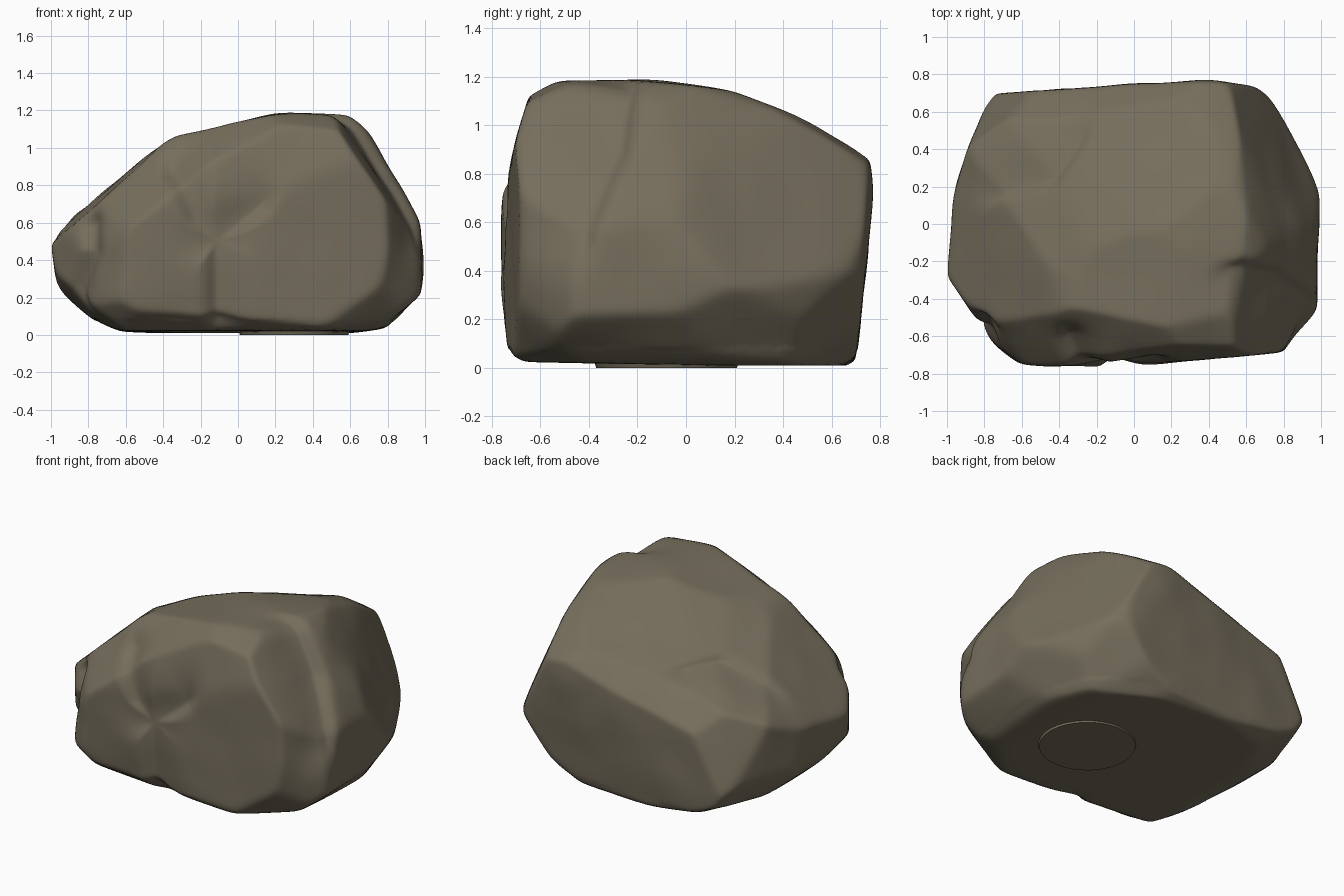
import bpy, bmesh, math
from mathutils import Vector, noise, geometry

default_cube = bpy.data.objects.get("Cube")
if default_cube:
    bpy.data.objects.remove(default_cube, do_unlink=True)

# One stone colour for everything
stone = bpy.data.materials.new("grey_brown_stone")
stone.use_nodes = True
stone_colour = (0.18, 0.155, 0.108, 1.0)
stone.diffuse_color = stone_colour
shader = next(n for n in stone.node_tree.nodes if n.type == "BSDF_PRINCIPLED")
shader.inputs["Base Color"].default_value = stone_colour
shader.inputs["Roughness"].default_value = 0.9

CENTRE = Vector((0, 0, 0.59))
X, Y, Z = Vector((1, 0, 0)), Vector((0, 1, 0)), Vector((0, 0, 1))


def outline_planes(right, up, points):
    """Turn a convex outline, drawn on the right/up axes, into bounding planes."""
    flat = [Vector(p) for p in points]
    hull = [flat[i] for i in geometry.convex_hull_2d(flat)]
    planes = []
    for a, b in zip(hull, hull[1:] + hull[:1]):
        edge = b - a
        if edge.length < 0.001:
            continue
        normal = Vector((edge.y, -edge.x)).normalized()
        distance = normal.dot(a)
        if distance < 0:
            normal, distance = -normal, -distance
        planes.append((right * normal.x + up * normal.y, distance))
    return planes


def tilted_axes(side_x, side_y, degrees):
    """Axes of a diagonal outline leaning towards or away from the ground."""
    toward = Vector((side_x, side_y, 0)).normalized()
    tilt = math.radians(degrees)
    return Z.cross(toward), Z * math.cos(tilt) - toward * math.sin(tilt)


# Outlines across the width, the depth and the plan
width_outline = [(-0.62, 0.02), (-0.25, 0.005), (0.6, 0.01), (0.79, 0.04), (0.98, 0.23),
                 (0.99, 0.35), (0.97, 0.6), (0.68, 1.13), (0.61, 1.17), (0.45, 1.19),
                 (0.2, 1.18), (-0.33, 1.06), (-0.54, 0.94), (-0.86, 0.66), (-1, 0.48),
                 (-0.96, 0.27), (-0.88, 0.13)]
depth_outline = [(-0.72, 0.03), (-0.77, 0.42), (-0.76, 0.7), (-0.71, 0.9), (-0.64, 1.13),
                 (-0.55, 1.18), (-0.2, 1.19), (0.2, 1.14), (0.48, 1.03), (0.75, 0.86),
                 (0.77, 0.7), (0.73, 0.3), (0.69, 0)]
plan_outline = [(-0.76, 0.69), (0.4, 0.77), (0.65, 0.73), (0.74, 0.67), (0.93, 0.38),
                (1, 0.15), (0.97, -0.46), (0.8, -0.68), (-0.2, -0.77), (-0.6, -0.75),
                (-0.8, -0.6), (-1, -0.3), (-0.95, 0.2), (-0.86, 0.48)]

# Diagonal outlines, which trim the corners
front_diagonal = [(-0.99, -0.41), (-0.8, -0.6), (-0.02, -0.85), (0.37, -0.83), (0.73, -0.65),
                  (0.93, -0.38), (0.99, -0.12), (0.94, 0.16), (0.83, 0.37), (0.64, 0.46),
                  (0, 0.48), (-0.23, 0.46), (-0.5, 0.39), (-0.99, 0.04)]
back_diagonal = [(-0.99, -0.23), (-0.81, -0.51), (-0.63, -0.66), (-0.22, -0.8), (0.08, -0.84),
                 (0.47, -0.74), (0.8, -0.54), (0.98, -0.36), (0.98, -0.11), (0.91, 0.1),
                 (0.62, 0.43), (0.17, 0.76), (-0.13, 0.82), (-0.49, 0.69), (-0.72, 0.37)]
under_diagonal = [(-1.06, -0.11), (-1.04, 0.1), (-0.62, 0.6), (-0.44, 0.7), (-0.2, 0.73),
                  (0.16, 0.67), (0.87, 0.1), (1.01, -0.29), (0.81, -0.58), (0.46, -0.78),
                  (0.1, -0.9), (-0.8, -0.6), (-1.02, -0.3)]


def centred(points):
    return [(u, z - CENTRE.z) for u, z in points]


planes = outline_planes(X, Z, centred(width_outline))
planes += outline_planes(Y, Z, centred(depth_outline))
planes += outline_planes(X, Y, plan_outline)
planes += outline_planes(*tilted_axes(0.57, -0.82, 25), front_diagonal)
planes += outline_planes(*tilted_axes(-0.57, 0.82, 25), back_diagonal)
planes += outline_planes(*tilted_axes(0.64, 0.77, -30), under_diagonal)
# Undercut below the tall back corner
planes.append((Vector((0.64, 0.77, -1)).normalized(), 0.95))


def boulder_radius(direction, sharpness=110):
    """Distance to the nearest bounding plane, with softly worn edges."""
    total = 0.0
    for normal, distance in planes:
        facing = normal.dot(direction)
        if facing > 0.05:
            total += (facing / distance) ** sharpness
    return 1.008 * total ** (-1 / sharpness)


def on_surface(point):
    direction = (Vector(point) - CENTRE).normalized()
    return CENTRE + direction * boulder_radius(direction)


def crack(points, depth, wide, side):
    """A crack is steep on one bank and worn away gently on the other."""
    return [on_surface(p) for p in points], depth, wide, Vector(side).normalized()


cracks = [
    # Valley between the two front lumps, and its two upper branches
    crack([(-0.12, -0.74, 0.08), (-0.12, -0.74, 0.5)], 0.05, 0.12, (1, 0, 0)),
    crack([(-0.12, -0.74, 0.5), (0.12, -0.72, 0.7)], 0.05, 0.18, (-1, 0, 1)),
    crack([(-0.12, -0.74, 0.5), (-0.22, -0.72, 0.62), (-0.36, -0.62, 0.88)],
          0.05, 0.14, (1, 0, 0.5)),
    # Step down the steep side
    crack([(0.58, -0.24, 1.15), (0.75, -0.28, 0.9), (0.9, -0.4, 0.58)],
          0.05, 0.2, (0, -1, 0)),
    # Broken edge at the low back corner
    crack([(-0.75, 0.18, 0.75), (-0.5, 0.3, 0.92), (-0.4, 0.55, 0.93)],
          0.035, 0.16, (-1, 1, 0)),
    # Notch beside the jutting low end
    crack([(-0.78, -0.5, 0.58), (-0.76, -0.55, 0.45), (-0.87, -0.48, 0.25)],
          0.05, 0.09, (1, -1, 0)),
]


def carve_depth(point):
    deepest = 0.0
    for path, depth, wide, side in cracks:
        for a, b in zip(path, path[1:]):
            t = geometry.intersect_point_line(point, a, b)[1]
            offset = point - a.lerp(b, min(1, max(0, t)))
            bank = 0.5 + 0.5 * offset.normalized().dot(side)
            reach = 0.05 + (wide - 0.05) * bank * bank * (3 - 2 * bank)
            deepest = max(deepest, depth * math.exp(-(offset.length / reach) ** 2))
    return deepest


def add_object(name, bm):
    mesh = bpy.data.meshes.new(name)
    bm.to_mesh(mesh)
    bm.free()
    mesh.materials.append(stone)
    obj = bpy.data.objects.new(name, mesh)
    bpy.context.collection.objects.link(obj)
    bpy.ops.object.select_all(action="DESELECT")
    obj.select_set(True)
    bpy.context.view_layer.objects.active = obj
    bpy.ops.object.shade_smooth_by_angle(angle=math.radians(50))


# Boulder: a sphere pressed against the planes, then cracked and weathered
bm = bmesh.new()
bmesh.ops.create_icosphere(bm, subdivisions=7, radius=1)
for vert in bm.verts:
    direction = vert.co.normalized()
    point = CENTRE + direction * boulder_radius(direction)
    wear = 0.008 * noise.noise(point * 4) if point.z > 0.08 else 0
    vert.co = point - direction * (carve_depth(point) - wear)
    vert.co.z = max(vert.co.z, 0.01)
add_object("boulder", bm)

# Round flat foot under the boulder
bm = bmesh.new()
bmesh.ops.create_cone(bm, cap_ends=True, segments=32, radius1=0.29, radius2=0.3, depth=0.03)
bmesh.ops.translate(bm, verts=bm.verts, vec=(0.3, -0.08, 0.015))
add_object("flat_foot", bm)
